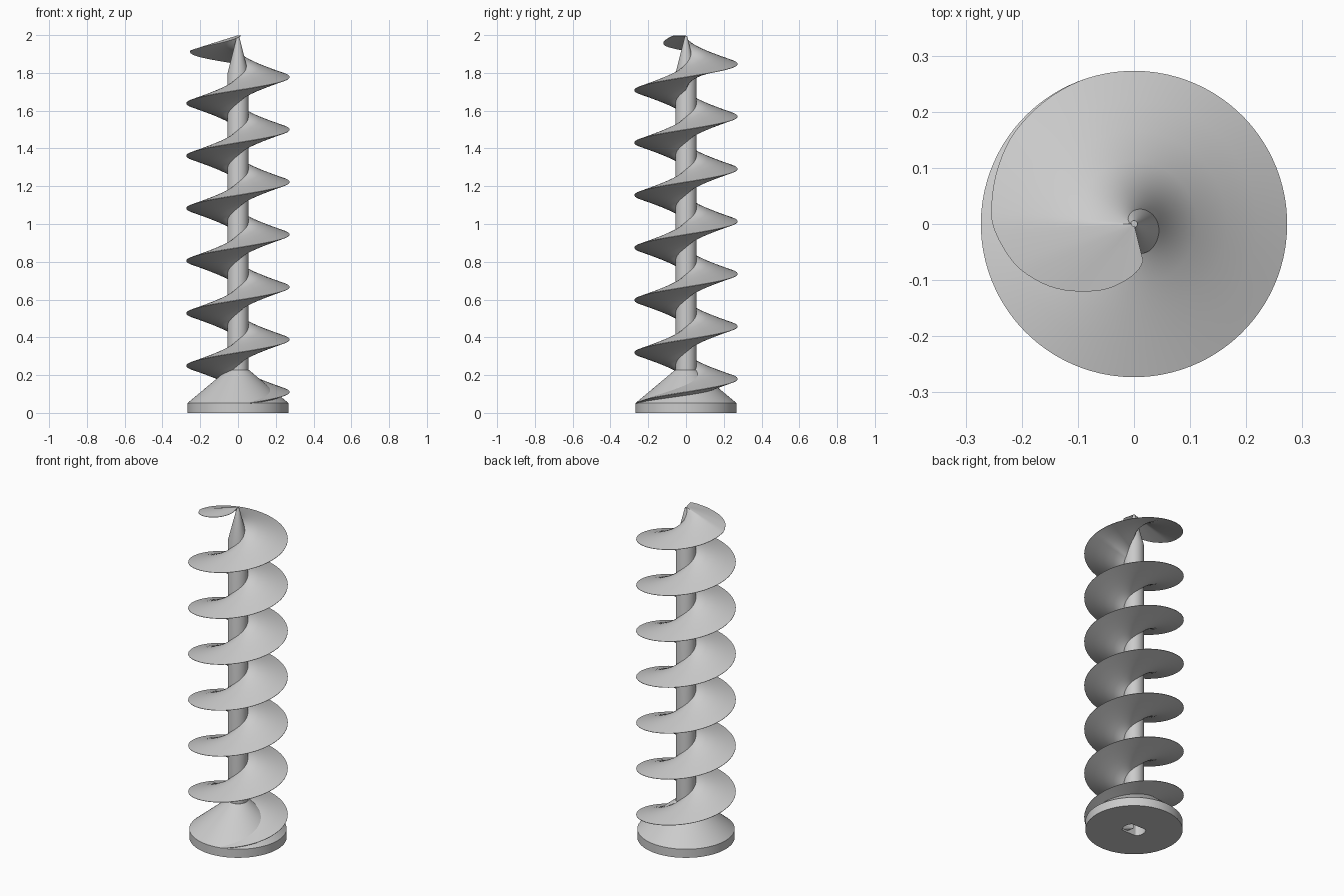
import bpy, bmesh, math

cube = bpy.data.objects.get("Cube")
if cube:
    bpy.data.objects.remove(cube, do_unlink=True)

# Plain grey metal
grey = bpy.data.materials.new("grey_metal")
grey.use_nodes = True
grey.diffuse_color = (0.6, 0.6, 0.6, 1)
grey.node_tree.nodes["Principled BSDF"].inputs["Base Color"].default_value = (0.6, 0.6, 0.6, 1)


def make(name, bm):
    bmesh.ops.recalc_face_normals(bm, faces=bm.faces)
    mesh = bpy.data.meshes.new(name)
    bm.to_mesh(mesh)
    bm.free()
    mesh.materials.append(grey)
    obj = bpy.data.objects.new(name, mesh)
    bpy.context.collection.objects.link(obj)
    return obj


def smooth(obj):
    bpy.ops.object.select_all(action="DESELECT")
    obj.select_set(True)
    bpy.context.view_layer.objects.active = obj
    bpy.ops.object.shade_smooth_by_angle(angle=math.radians(30))


def lathe(name, profile, steps=96):
    bm = bmesh.new()
    verts = [bm.verts.new((r, 0, z)) for r, z in profile]
    edges = [bm.edges.new(pair) for pair in zip(verts, verts[1:])]
    bmesh.ops.spin(bm, geom=verts + edges, cent=(0, 0, 0), axis=(0, 0, 1),
                   angle=math.tau, steps=steps)
    bmesh.ops.remove_doubles(bm, verts=bm.verts, dist=1e-5)
    return make(name, bm)


# Round foot, conical collar, shaft and pointed tip in one turned body
body = lathe("shaft_and_base", [(0, 0), (0.267, 0), (0.267, 0.052), (0.057, 0.228),
                                (0.055, 0.228), (0.055, 1.8), (0.006, 1.995), (0, 1.995)])

# Drive socket in the underside: a round hole with two flats
bm = bmesh.new()
ring = []
for i in range(48):
    a = math.tau * i / 48
    y = max(-0.043, min(0.043, 0.065 * math.sin(a)))
    ring.append(bm.verts.new((0.065 * math.cos(a), y, -0.05)))
face = bm.faces.new(ring)
top = bmesh.ops.extrude_face_region(bm, geom=[face])["geom"]
bmesh.ops.translate(bm, vec=(0, 0, 0.2),
                    verts=[v for v in top if isinstance(v, bmesh.types.BMVert)])
cutter = make("socket_cutter", bm)
cutter.hide_render = True

cut = body.modifiers.new("socket", "BOOLEAN")
cut.operation = "DIFFERENCE"
cut.solver = "EXACT"
cut.object = cutter
bpy.context.view_layer.objects.active = body
bpy.ops.object.modifier_apply(modifier=cut.name)
bpy.data.objects.remove(cutter, do_unlink=True)
smooth(body)

# Helical blade: seven turns of a wedge, sharp at the rim and thick at the root.
# Near the top the wedge thins to a sheet and the rim draws in to the axis.
TURNS, PER_TURN, RIM, EDGE = 7, 96, 0.273, 0.001
START, Z0, Z1 = math.radians(-76), 0.052, 1.997
RISE = 0.3 * RIM
TAPER = [(0, 0.273), (110, 0.273), (145, 0.268), (180, 0.253), (200, 0.222),
         (217, 0.186), (233, 0.15), (258, 0.107), (277, 0.08), (284, 0.068)]


def rim_radius(deg):
    for (a, ra), (b, rb) in zip(TAPER, TAPER[1:]):
        if a <= deg <= b:
            return ra + (rb - ra) * (deg - a) / (b - a)
    return RIM if deg < 0 else TAPER[-1][1]


bm = bmesh.new()
rows = []
for i in range(TURNS * PER_TURN + 1):
    t = i / (TURNS * PER_TURN)
    a = START + math.tau * TURNS * t
    deg = math.degrees(a) - 360 * (TURNS - 1)
    z = Z0 + (Z1 - Z0) * t
    rim = rim_radius(deg)
    root_top = min(z + RISE, Z1)
    thick = max(0, min(1, 1 - deg / 90))
    root_low = root_top - 2 * RISE * thick
    upper, lower = [], []
    for k in range(6):
        f = k / 5
        r = 0.004 + (rim - 0.004) * f
        upper.append((r, root_top + (z - root_top) * f + EDGE))
        lower.append((r, root_low + (z - root_low) * f - EDGE))
    loop = upper + lower[::-1]
    rows.append([bm.verts.new((r * math.cos(a), r * math.sin(a), max(h, 0.01))) for r, h in loop])
for low, high in zip(rows, rows[1:]):
    for k in range(len(low)):
        n = (k + 1) % len(low)
        bm.faces.new((low[k], low[n], high[n], high[k]))
bm.faces.new(rows[0])
bm.faces.new(rows[-1])
smooth(make("spiral_blade", bm))
